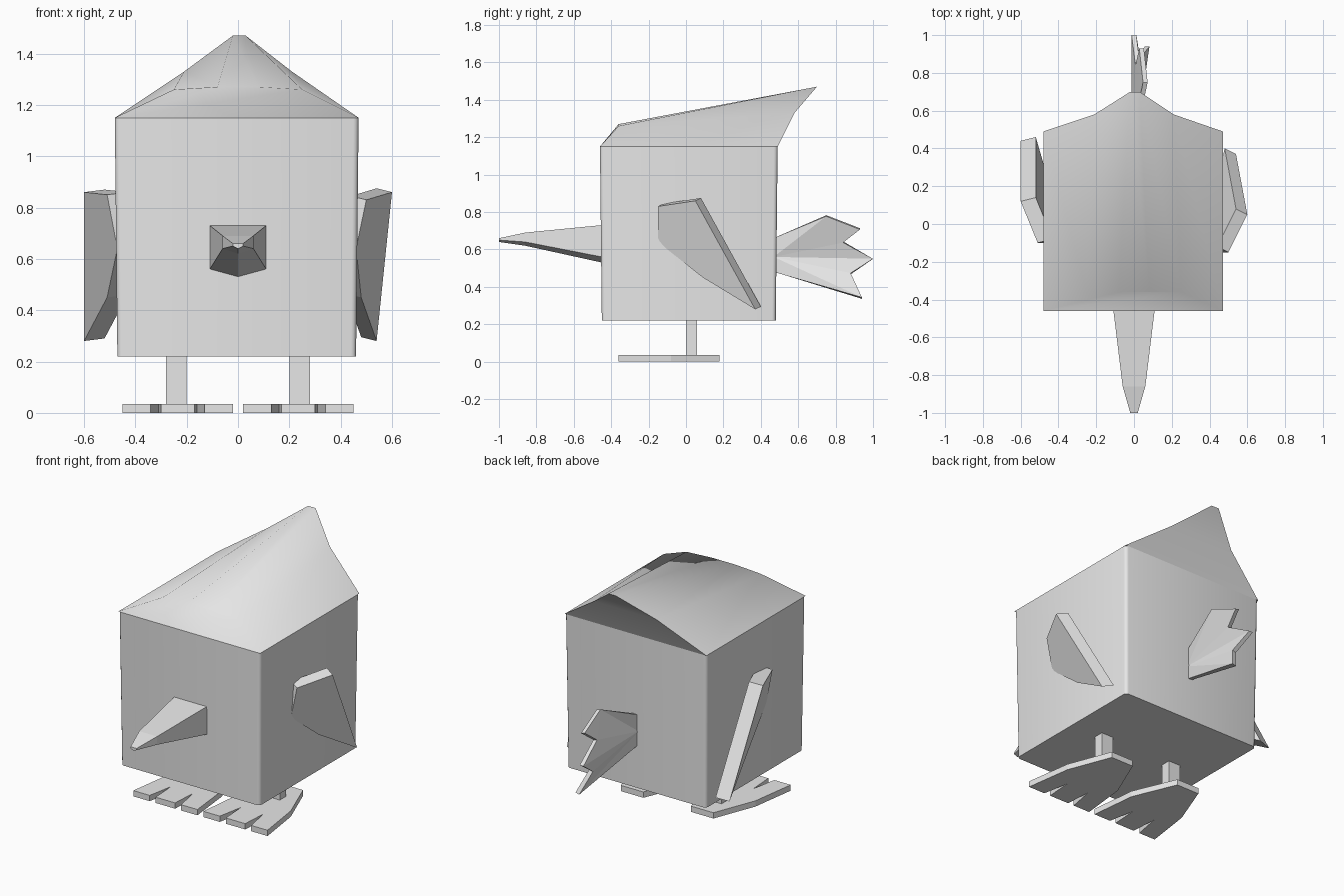
import bpy, bmesh, math
from mathutils import Vector

cube = bpy.data.objects.get("Cube")
if cube:
    bpy.data.objects.remove(cube, do_unlink=True)

grey = bpy.data.materials.new("light grey")
grey.use_nodes = True
grey.diffuse_color = (0.8, 0.8, 0.8, 1)
grey.node_tree.nodes["Principled BSDF"].inputs["Base Color"].default_value = (0.8, 0.8, 0.8, 1)


def build(name, verts, faces, smooth=None):
    """Mesh object with outward normals; smooth is the edge angle in degrees."""
    bm = bmesh.new()
    vs = [bm.verts.new(v) for v in verts]
    for f in faces:
        bm.faces.new([vs[i] for i in f])
    bmesh.ops.recalc_face_normals(bm, faces=bm.faces)
    mesh = bpy.data.meshes.new(name)
    bm.to_mesh(mesh)
    bm.free()
    mesh.materials.append(grey)
    ob = bpy.data.objects.new(name, mesh)
    bpy.context.collection.objects.link(ob)
    if smooth:
        bpy.ops.object.select_all(action='DESELECT')
        ob.select_set(True)
        bpy.context.view_layer.objects.active = ob
        bpy.ops.object.shade_smooth_by_angle(angle=math.radians(smooth))
    return ob


def loft(name, rings, smooth=None):
    """Skin between rings of equal length, with capped ends."""
    n, last = len(rings[0]), len(rings) - 1
    faces = [(r * n + i, r * n + (i + 1) % n, (r + 1) * n + (i + 1) % n, (r + 1) * n + i)
             for r in range(last) for i in range(n)]
    faces += [tuple(range(n)), tuple(last * n + i for i in range(n))]
    return build(name, [v for ring in rings for v in ring], faces, smooth)


def slab(name, outline, offset):
    """Plate made by pushing an outline along an offset."""
    off = Vector(offset)
    return loft(name, [outline, [Vector(p) + off for p in outline]])


# Body: square block with softly rounded upright edges
def rounded_square(z, x0, x1, y0, y1, r=0.02):
    ring = []
    for cx, cy, start in ((x1 - r, y1 - r, 0), (x0 + r, y1 - r, 90),
                          (x0 + r, y0 + r, 180), (x1 - r, y0 + r, 270)):
        for k in range(4):
            a = math.radians(start + 30 * k)
            ring.append((cx + r * math.cos(a), cy + r * math.sin(a), z))
    return ring


loft("body", [rounded_square(0.22, -0.47, 0.46, -0.45, 0.48),
              rounded_square(1.15, -0.48, 0.47, -0.46, 0.49)], 40)

# Head: roof that rises to an overhanging crest at the back
front = [(0.47, -0.46, 1.15), (0.25, -0.36, 1.26), (0.08, -0.36, 1.27),
         (-0.08, -0.36, 1.27), (-0.25, -0.36, 1.26), (-0.48, -0.46, 1.15)]
back = [(0.47, 0.49, 1.15), (0.21, 0.58, 1.33), (0.03, 0.70, 1.47),
        (-0.02, 0.70, 1.47), (-0.21, 0.58, 1.33), (-0.48, 0.49, 1.15)]
roof_faces = [(i, i + 1, i + 7, i + 6) for i in range(5)]
roof_faces += [(0, 1, 2, 3, 4, 5), (6, 7, 10, 11), (7, 8, 9, 10), (0, 6, 11, 5)]
build("head_crest", front + back, roof_faces, 60)


# Beak: five-sided sections tapering forward
def beak_ring(y, half, top, side, low):
    return [(half, y, top), (half, y, side), (0, y, low), (-half, y, side), (-half, y, top)]


loft("beak", [beak_ring(-0.45, 0.11, 0.73, 0.56, 0.53),
              beak_ring(-0.86, 0.06, 0.69, 0.64, 0.62),
              beak_ring(-1.0, 0.02, 0.66, 0.65, 0.64)])

# Wings: thick tilted plates, each posed a little differently
slab("left_wing", [(0.5, -0.15, 0.83), (0.6, 0.05, 0.86), (0.54, 0.37, 0.28),
                   (0.48, 0.09, 0.45), (0.46, -0.15, 0.64)], (-0.06, 0.03, 0.015))
slab("right_wing", [(-0.51, -0.1, 0.85), (-0.6, 0.12, 0.86), (-0.6, 0.44, 0.28),
                    (-0.51, 0.13, 0.45), (-0.47, -0.1, 0.64)], (0.08, 0.02, 0.01))

# Tail: three-pointed fan folded along its middle
tail_pts = [(0, 0.47, 0.56), (0, 0.47, 0.66), (0.06, 0.75, 0.78), (0.04, 0.93, 0.71),
            (0.02, 0.84, 0.64), (0, 1.0, 0.55), (0.02, 0.88, 0.47), (0.07, 0.94, 0.34),
            (0, 0.47, 0.48)]
tail = build("tail", tail_pts, [(0, 1, 2), (0, 2, 4), (2, 3, 4), (0, 4, 5),
                                (0, 5, 6), (0, 6, 7), (0, 7, 8)])
thick = tail.modifiers.new("thickness", 'SOLIDIFY')
thick.thickness = 0.025
thick.offset = 0

# Legs and three-toed feet
foot = [(0.16, 0.18), (0.05, -0.08), (0.02, -0.36), (0.13, -0.36), (0.16, -0.2),
        (0.17, -0.36), (0.3, -0.36), (0.31, -0.2), (0.34, -0.36), (0.45, -0.36),
        (0.41, -0.08), (0.31, 0.18)]
leg = [(0.2, 0), (0.28, 0), (0.28, 0.06), (0.2, 0.06)]
for side, s in (("left", 1), ("right", -1)):
    slab(side + "_foot", [(s * x, y, 0) for x, y in foot], (0, 0, 0.035))
    slab(side + "_leg", [(s * x, y, 0.03) for x, y in leg], (0, 0, 0.2))
